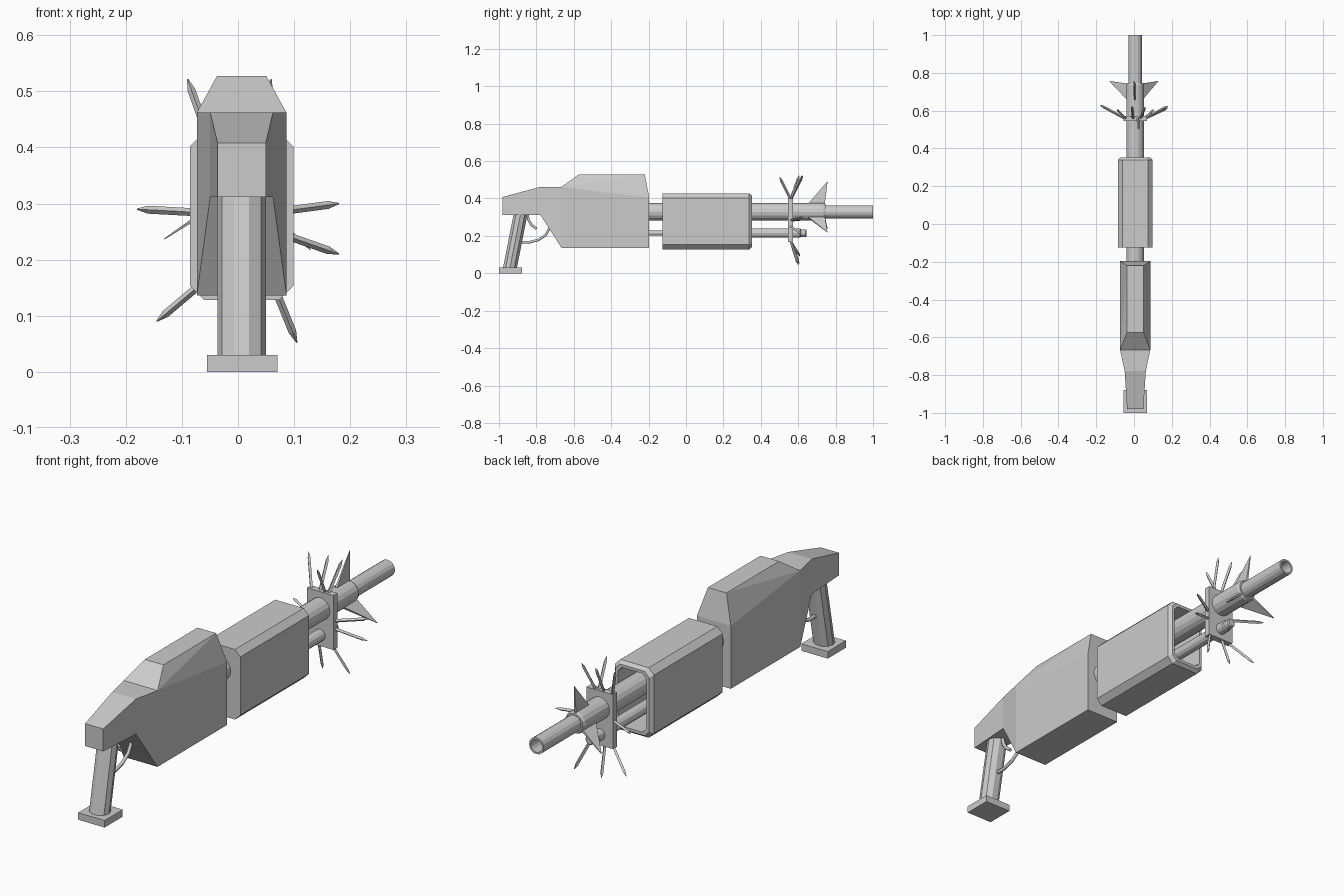
import bpy, bmesh, math
from mathutils import Vector

if "Cube" in bpy.data.objects:
    bpy.data.objects.remove(bpy.data.objects["Cube"])

CX = 0.0065   # centre line of the body
BZ = 0.328    # barrel axis height
TZ = 0.215    # lower tube axis height


def make(name, verts, faces):
    me = bpy.data.meshes.new(name)
    bm = bmesh.new()
    vs = [bm.verts.new(v) for v in verts]
    for f in faces:
        bm.faces.new([vs[i] for i in f])
    bmesh.ops.recalc_face_normals(bm, faces=bm.faces[:])
    bm.to_mesh(me)
    bm.free()
    ob = bpy.data.objects.new(name, me)
    bpy.context.collection.objects.link(ob)
    return ob


def loft(name, rings):
    """Bridge equal rings of points and cap both ends."""
    n = len(rings[0])
    verts = [p for r in rings for p in r]
    faces = [(k * n + i, k * n + (i + 1) % n, (k + 1) * n + (i + 1) % n, (k + 1) * n + i)
             for k in range(len(rings) - 1) for i in range(n)]
    faces += [tuple(range(n)), tuple(range(len(verts) - n, len(verts)))]
    return make(name, verts, faces)


def lathe(name, profile, z, n=16):
    """Turned part along y from (y, radius) pairs."""
    return loft(name, [[(CX + r * math.cos(2 * math.pi * i / n), y,
                         z + r * math.sin(2 * math.pi * i / n)) for i in range(n)]
                       for y, r in profile])


def box(name, x0, x1, y0, y1, z0, z1):
    return loft(name, [[(x0, y0, z), (x1, y0, z), (x1, y1, z), (x0, y1, z)] for z in (z0, z1)])


def octo(y, hw, z0, z1, c):
    """Chamfered rectangle in the xz plane."""
    pts = [(hw, z0 + c), (hw, z1 - c), (hw - c, z1), (c - hw, z1),
           (-hw, z1 - c), (-hw, z0 + c), (c - hw, z0), (hw - c, z0)]
    return [(CX + x, y, z) for x, z in pts]


def rod(name, pts, r):
    cu = bpy.data.curves.new(name, 'CURVE')
    cu.dimensions = '3D'
    cu.bevel_depth = r
    cu.bevel_resolution = 1
    cu.use_fill_caps = True
    sp = cu.splines.new('POLY')
    sp.points.add(len(pts) - 1)
    for p, (y, z) in zip(sp.points, pts):
        p.co = (CX, y, z, 1)
    ob = bpy.data.objects.new(name, cu)
    bpy.context.collection.objects.link(ob)


def spike(name, a, b, r):
    """Four sided bar with a pointed end."""
    a, b = Vector(a), Vector(b)
    d = (b - a).normalized()
    u = d.cross(Vector((0, 1, 0))).normalized()
    w = d.cross(u)
    rings = []
    for p, s in ((a, r), (b - d * 0.022, r), (b, r * 0.15)):
        rings.append([p + s * (u * math.cos(t) + w * math.sin(t))
                      for t in (i * math.pi / 2 for i in range(4))])
    loft(name, rings)


# Receiver running back into the stock head, with a narrowed top hump
sections = [(-0.98, 0.043, 0.312, 0.408), (-0.778, 0.056, 0.312, 0.462),
            (-0.666, 0.08, 0.136, 0.462), (-0.197, 0.08, 0.136, 0.405)]
V = []
for y, hw, z0, z1 in sections:
    V += [(CX - hw, y, z0), (CX + hw, y, z0), (CX + hw, y, z1), (CX - hw, y, z1)]
V += [(CX + s * 0.044, y, 0.527) for y in (-0.575, -0.22) for s in (-1, 1)]
F = [(0, 1, 2, 3), (12, 13, 14, 15)]
for k in (0, 4, 8):
    for i in range(4):
        if (k, i) != (8, 2):
            j = (i + 1) % 4
            F.append((k + i, k + j, k + 4 + j, k + 4 + i))
F += [(11, 10, 17, 16), (16, 17, 19, 18), (18, 19, 14, 15),
      (11, 16, 18), (11, 18, 15), (10, 17, 19), (10, 19, 14)]
make("receiver", V, F)

# Slanted ten sided grip and its foot
loft("grip", [[(CX + 0.043 * math.cos(a), yc + 0.039 * math.sin(a), z)
               for a in (2 * math.pi * i / 10 for i in range(10))]
              for yc, z in ((-0.943, 0.02), (-0.882, 0.33))])
box("grip_foot", -0.055, 0.07, -1.0, -0.878, 0.0, 0.03)

# Trigger and guard
rod("trigger", [(-0.85, 0.32), (-0.842, 0.285), (-0.825, 0.258), (-0.798, 0.238)], 0.008)
rod("trigger_guard", [(-0.90, 0.165), (-0.84, 0.165), (-0.79, 0.178),
                      (-0.75, 0.205), (-0.725, 0.25)], 0.008)

# Barrel with open muzzle, and lower tube
lathe("barrel", [(-0.22, 0.047), (0.735, 0.047), (0.747, 0.042), (0.747, 0.035),
                 (1.0, 0.035), (1.0, 0.027), (0.8, 0.027)], BZ)
lathe("lower_tube", [(-0.22, 0.014), (0.0, 0.014), (0.0, 0.025), (0.61, 0.025),
                     (0.615, 0.02), (0.64, 0.02), (0.645, 0.016)], TZ, 12)

# Hollow pump forend, open toward the muzzle
loft("forend", [octo(-0.125, 0.092, 0.128, 0.427, 0.025),
                octo(0.338, 0.092, 0.128, 0.427, 0.025),
                octo(0.353, 0.08, 0.14, 0.415, 0.022),
                octo(0.353, 0.068, 0.152, 0.403, 0.02),
                octo(-0.08, 0.068, 0.152, 0.403, 0.02)])

# Plate clamped round both tubes
box("spike_plate", CX - 0.063, CX + 0.063, 0.545, 0.573, 0.168, 0.4)

# Spikes: root x, z on the plate, then tip x, y, z
for i, (rx, rz, *tip) in enumerate([
        (-0.05, 0.283, -0.18, 0.63, 0.29), (0.06, 0.284, 0.18, 0.625, 0.30),
        (0.06, 0.252, 0.18, 0.615, 0.21), (-0.05, 0.17, -0.145, 0.61, 0.09),
        (0.055, 0.175, 0.105, 0.605, 0.052), (-0.01, 0.175, -0.02, 0.60, 0.045),
        (-0.045, 0.395, -0.09, 0.605, 0.522), (-0.005, 0.395, -0.01, 0.625, 0.522),
        (0.035, 0.395, 0.059, 0.62, 0.522), (0.02, 0.395, 0.025, 0.50, 0.515)]):
    spike(f"spike_{i + 1}", (rx, 0.56, rz), tip, 0.007)

# Three swept fins on the barrel collar
for i, deg in enumerate((93, 213.5, 318)):
    a = math.radians(deg)
    d, t = Vector((math.cos(a), 0, math.sin(a))), Vector((-math.sin(a), 0, math.cos(a)))
    rings = [[Vector((CX, y, BZ)) + d * r + t * s * h
              for r, y, h in ((0.04, 0.65, 0.005), (0.165, 0.757, 0.001), (0.04, 0.742, 0.005))]
             for s in (-1, 1)]
    loft(f"fin_{i + 1}", rings)
